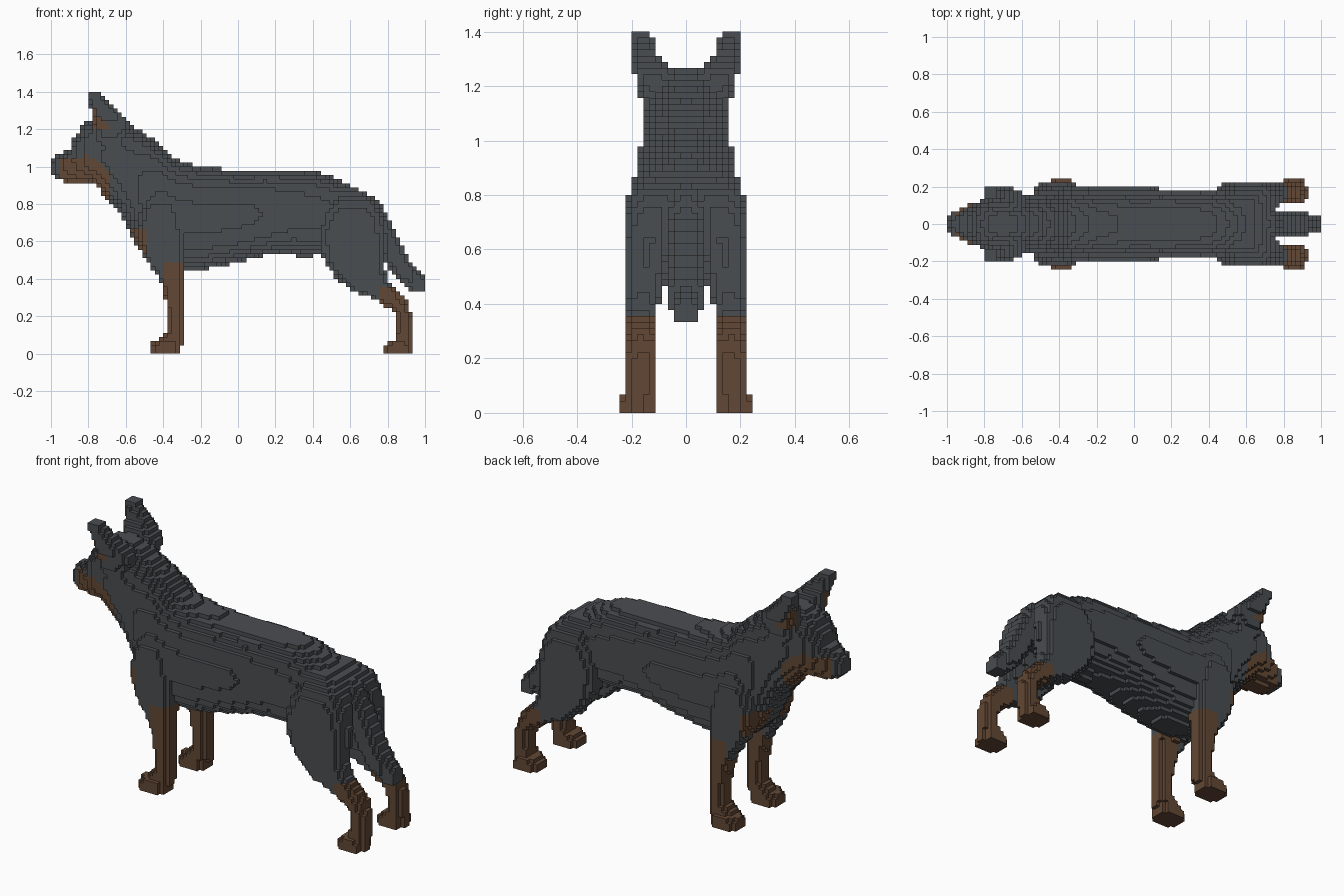
import bpy
from math import floor

H = 2 / 90                      # edge length of one block
cells = {}                      # block -> part name


def mat(name, col):
    m = bpy.data.materials.new(name)
    m.diffuse_color = (*col, 1)
    return m


MATS = [mat("charcoal fur", (0.068, 0.075, 0.082)), mat("tan fur", (0.122, 0.064, 0.035))]


def lerp(st, t):
    """Interpolate a station list at parameter t, None if outside."""
    if t < st[0][0] or t > st[-1][0]:
        return None
    for a, b in zip(st, st[1:]):
        if t <= b[0]:
            f = (t - a[0]) / (b[0] - a[0])
            return [p + (q - p) * f for p, q in zip(a[1:], b[1:])]


def inside(u, u0, u1, v, v0, v1, p):
    cu, ru, cv, rv = (u0 + u1) / 2, (u1 - u0) / 2, (v0 + v1) / 2, (v1 - v0) / 2
    return abs((u - cu) / ru) ** p + abs((v - cv) / rv) ** p <= 1


def loft_x(name, st, p=2.4):
    """Fill blocks along x; stations are (x, z low, z high, half width)."""
    for i in range(-45, 45):
        x = (i + .5) * H
        s = lerp(st, x)
        if s:
            for j in range(-12, 12):
                for k in range(64):
                    if inside((k + .5) * H, s[0], s[1], (j + .5) * H, -s[2], s[2], p):
                        cells.setdefault((i, j, k), name)


def loft_z(name, st, p=2.8):
    """Fill a mirrored pair along z; stations are (z, x0, x1, y0, y1)."""
    for k in range(64):
        s = lerp(st, (k + .5) * H)
        if s:
            for i in range(-45, 45):
                for j in range(12):
                    if inside((i + .5) * H, s[0], s[1], (j + .5) * H, s[2], s[3], p):
                        cells.setdefault((i, j, k), "left_" + name)
                        cells.setdefault((i, -1 - j, k), "right_" + name)


# ears
loft_z("ear", [(1.08, -.74, -.64, .06, .14), (1.16, -.77, -.60, .06, .17), (1.22, -.77, -.57, .055, .18),
               (1.26, -.775, -.60, .055, .195), (1.31, -.785, -.66, .095, .197),
               (1.36, -.805, -.71, .12, .197), (1.41, -.81, -.75, .135, .197)])
# legs
loft_z("front_leg", [(0, -.47, -.31, .115, .25), (.05, -.47, -.30, .115, .245), (.08, -.41, -.295, .115, .225),
                     (.12, -.38, -.29, .12, .218), (.2, -.38, -.28, .12, .215), (.3, -.39, -.295, .115, .218),
                     (.38, -.415, -.295, .11, .222), (.45, -.455, -.29, .10, .228), (.55, -.52, -.29, .08, .23),
                     (.65, -.535, -.29, .05, .23), (.75, -.53, -.30, .02, .226), (.85, -.48, -.34, 0, .20),
                     (.9, -.45, -.38, 0, .17)])
loft_z("hind_leg", [(0, .775, .925, .11, .25), (.05, .78, .925, .115, .24), (.08, .84, .925, .115, .222),
                    (.15, .855, .925, .12, .215), (.22, .835, .925, .1, .215), (.27, .76, .905, .1, .215),
                    (.31, .68, .88, .105, .217), (.35, .59, .84, .105, .225), (.4, .53, .80, .10, .228),
                    (.47, .475, .785, .08, .228), (.55, .44, .79, .07, .228), (.65, .43, .79, .05, .228),
                    (.75, .46, .77, .03, .224), (.82, .5, .74, 0, .2), (.88, .54, .64, 0, .14)])
# head and neck
loft_x("head", [(-1, .955, 1.025, .05), (-.96, .925, 1.065, .07), (-.9, .915, 1.10, .088),
                (-.87, .915, 1.17, .105), (-.82, .92, 1.23, .128), (-.77, .905, 1.26, .142),
                (-.70, .83, 1.27, .147), (-.62, .735, 1.26, .152)])
# torso
loft_x("torso", [(-.62, .735, 1.26, .152), (-.55, .59, 1.215, .162), (-.5, .53, 1.18, .175),
                 (-.42, .47, 1.12, .187), (-.35, .45, 1.05, .193), (-.28, .445, 1.02, .193),
                 (-.18, .45, 1.0, .193), (0, .49, .98, .193), (.15, .525, .985, .188), (.3, .54, .985, .178),
                 (.42, .535, .975, .176), (.5, .55, .945, .17), (.62, .57, .89, .15),
                 (.7, .6, .85, .11), (.74, .65, .82, .06)])
loft_x("belly_bump", [(.31, .505, .6, .035), (.39, .505, .6, .035)])
# tail
loft_x("tail", [(.62, .6, .89, .06), (.7, .62, .855, .065), (.76, .55, .805, .068), (.8, .47, .73, .068),
                (.86, .39, .61, .066), (.92, .34, .495, .06), (.96, .325, .44, .05), (1.0, .325, .405, .042)], 2.8)


def is_tan(part, x, y, z):
    y = abs(y)
    if "hind_leg" in part:
        return z < .36 and x > .75
    if "front_leg" in part and z < .5 and (z < .2 or x > -.39):
        return True
    if "head" in part and -.96 < x < -.7:          # lower muzzle and cheek
        return z < min(1.04 + max(0, .03 - abs(x + .81)), 1.04 - (x + .76) * 1.0)
    if "ear" in part:                              # inner ear spot
        return y > .1 and 1.2 < z < 1.31 and x < -.69 - (z - 1.2) * .7
    return -.58 < x < -.49 and .54 < z < .67 and y > .05   # chest spots


# outer faces of every block: direction and corner offsets
SIDES = []
for ax in range(3):
    for d in (0, 1):
        b, c = (ax + 1) % 3, (ax + 2) % 3
        quad = []
        for u, v in ((0, 0), (1, 0), (1, 1), (0, 1)):
            o = [0, 0, 0]
            o[ax], o[b], o[c] = d, u, v
            quad.append(o)
        step = [0, 0, 0]
        step[ax] = 2 * d - 1
        SIDES.append((step, quad if d else quad[::-1]))

for part in sorted(set(cells.values())):
    index, faces, cols = {}, [], []
    for c, owner in cells.items():
        if owner != part:
            continue
        colour = int(is_tan(part, *[(n + .5) * H for n in c]))
        for step, quad in SIDES:
            if tuple(n + s for n, s in zip(c, step)) in cells:
                continue
            faces.append([index.setdefault(tuple(n + o for n, o in zip(c, q)), len(index)) for q in quad])
            cols.append(colour)
    if not faces:
        continue
    me = bpy.data.meshes.new(part)
    me.from_pydata([[n * H for n in v] for v in index], [], faces)
    for m in MATS:
        me.materials.append(m)
    for f, col in zip(me.polygons, cols):
        f.material_index = col
    me.update()
    bpy.context.collection.objects.link(bpy.data.objects.new(part, me))
